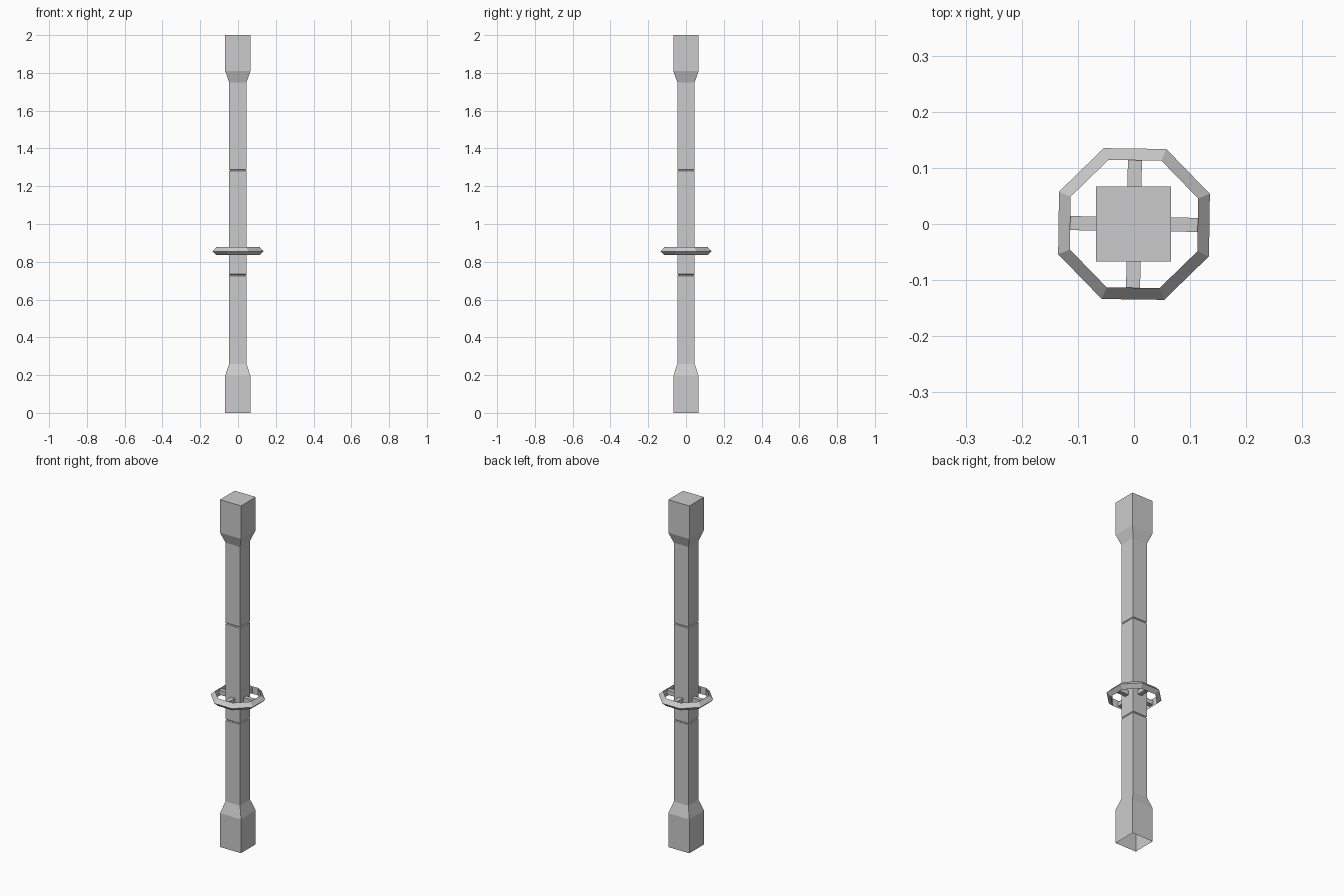
import bpy, bmesh, math
from mathutils import Matrix

if "Cube" in bpy.data.objects:
    bpy.data.objects.remove(bpy.data.objects["Cube"])

WIDE, SLIM, GROOVE = 0.067, 0.046, 0.042


def finish(bm, name):
    bmesh.ops.recalc_face_normals(bm, faces=bm.faces)
    mesh = bpy.data.meshes.new(name)
    bm.to_mesh(mesh)
    bm.free()
    obj = bpy.data.objects.new(name, mesh)
    bpy.context.collection.objects.link(obj)
    return obj


def bridge(bm, a, b):
    n = len(a)
    for i in range(n):
        bm.faces.new((a[i], a[(i + 1) % n], b[(i + 1) % n], b[i]))


# Square post: (half width, height) profile, open underneath, two thin seams
profile = [(WIDE, 0), (WIDE, 0.195), (SLIM, 0.26)]
for seam in (0.73, 1.285):
    profile += [(SLIM, seam - 0.004), (GROOVE, seam), (SLIM, seam + 0.004)]
profile += [(SLIM, 1.75), (WIDE, 1.81), (WIDE, 2.0)]

bm = bmesh.new()
rings = [[bm.verts.new((sx * w, sy * w, z))
          for sx, sy in ((-1, -1), (1, -1), (1, 1), (-1, 1))] for w, z in profile]
for lower, upper in zip(rings, rings[1:]):
    bridge(bm, lower, upper)
bm.faces.new(rings[-1])
post = finish(bm, "post")
post.location.x = -0.001

# Octagonal hoop with a triangular section pointing outwards
TWIST = math.radians(-0.8)
bm = bmesh.new()
loops = []
for r, z in ((0.123, 0.835), (0.1455, 0.855), (0.123, 0.878)):
    loops.append([bm.verts.new((r * math.cos(a), r * math.sin(a), z))
                  for a in (TWIST + math.pi / 8 + k * math.pi / 4 for k in range(8))])
for i in range(3):
    bridge(bm, loops[i], loops[(i + 1) % 3])
finish(bm, "hoop")

# Four short spokes joining hoop and post
bm = bmesh.new()
for k in range(4):
    m = (Matrix.Rotation(TWIST + k * math.pi / 2, 4, 'Z')
         @ Matrix.Translation((0.079, 0, 0.857))
         @ Matrix.Diagonal((0.074, 0.025, 0.025, 1)))
    bmesh.ops.create_cube(bm, size=1, matrix=m)
finish(bm, "spokes")
